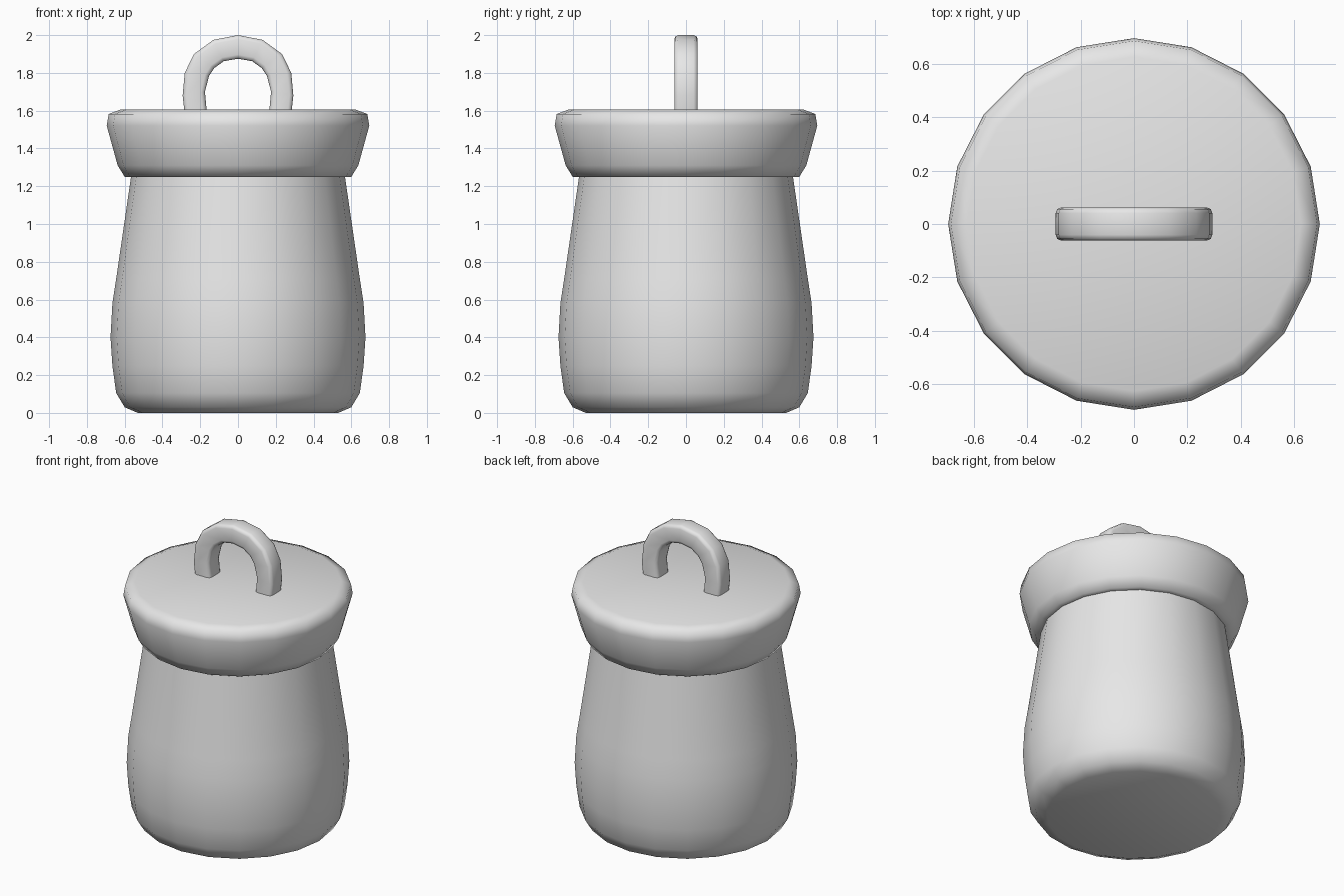
import bpy
import bmesh
import math
from mathutils import Vector

cube = bpy.data.objects.get("Cube")
if cube:
    bpy.data.objects.remove(cube, do_unlink=True)

SIDES = 20

grey = bpy.data.materials.new("plain_grey")
grey.use_nodes = True
colour = (0.8, 0.8, 0.8, 1)
grey.diffuse_color = colour
grey.node_tree.nodes["Principled BSDF"].inputs["Base Color"].default_value = colour


def loft(name, rings, closed_angle=40):
    """Skin a list of equal-length point rings and cap both ends."""
    bm = bmesh.new()
    loops = [[bm.verts.new(p) for p in ring] for ring in rings]
    count = len(loops[0])
    for low, high in zip(loops, loops[1:]):
        for i in range(count):
            j = (i + 1) % count
            bm.faces.new((low[i], low[j], high[j], high[i]))
    bm.faces.new(loops[0][::-1])
    bm.faces.new(loops[-1])
    bmesh.ops.recalc_face_normals(bm, faces=bm.faces)
    mesh = bpy.data.meshes.new(name)
    bm.to_mesh(mesh)
    bm.free()
    mesh.materials.append(grey)
    obj = bpy.data.objects.new(name, mesh)
    bpy.context.collection.objects.link(obj)
    bpy.ops.object.select_all(action='DESELECT')
    obj.select_set(True)
    bpy.context.view_layer.objects.active = obj
    bpy.ops.object.shade_smooth_by_angle(angle=math.radians(closed_angle))
    return obj


def turned(name, profile, angle):
    """Lathe a (radius, height) profile around z."""
    steps = [math.tau * i / SIDES for i in range(SIDES)]
    return loft(name, [[(r * math.cos(a), r * math.sin(a), z) for a in steps]
                       for r, z in profile], angle)


# Jar body: rounded foot, full belly, tapering shoulder
turned("jar_body", [(0.53, 0), (0.6, 0.03), (0.645, 0.105), (0.665, 0.25),
                    (0.675, 0.4), (0.665, 0.58), (0.645, 0.71), (0.565, 1.26)], 50)

# Lid: flared wall with softened rims and a flat top
turned("lid", [(0.56, 1.25), (0.6, 1.25), (0.637, 1.31), (0.695, 1.52),
               (0.685, 1.582), (0.625, 1.605)], 60)

# Lid handle: upright arch with a rounded square section
half = [((0.283, 1.59), (0.165, 1.59)), ((0.293, 1.68), (0.175, 1.7)),
        ((0.282, 1.8), (0.153, 1.785)), ((0.233, 1.9), (0.125, 1.826)),
        ((0.13, 1.975), (0.075, 1.862))]
arch = half + [((0, 2.0), (0, 1.875))]
arch += [((-o[0], o[1]), (-i[0], i[1])) for o, i in reversed(half)]
corners = [(1, 0.65), (0.9, 0.9), (0.65, 1)]
section = (corners + [(-u, v) for u, v in reversed(corners)]
           + [(-u, -v) for u, v in corners]
           + [(u, -v) for u, v in reversed(corners)])
rings = []
for (ox, oz), (ix, iz) in arch:
    outer, inner = Vector((ox, 0, oz)), Vector((ix, 0, iz))
    middle, arm = (outer + inner) / 2, (outer - inner) / 2
    rings.append([middle + arm * u + Vector((0, 0.062 * v, 0)) for u, v in section])
loft("lid_handle", rings, 50)
